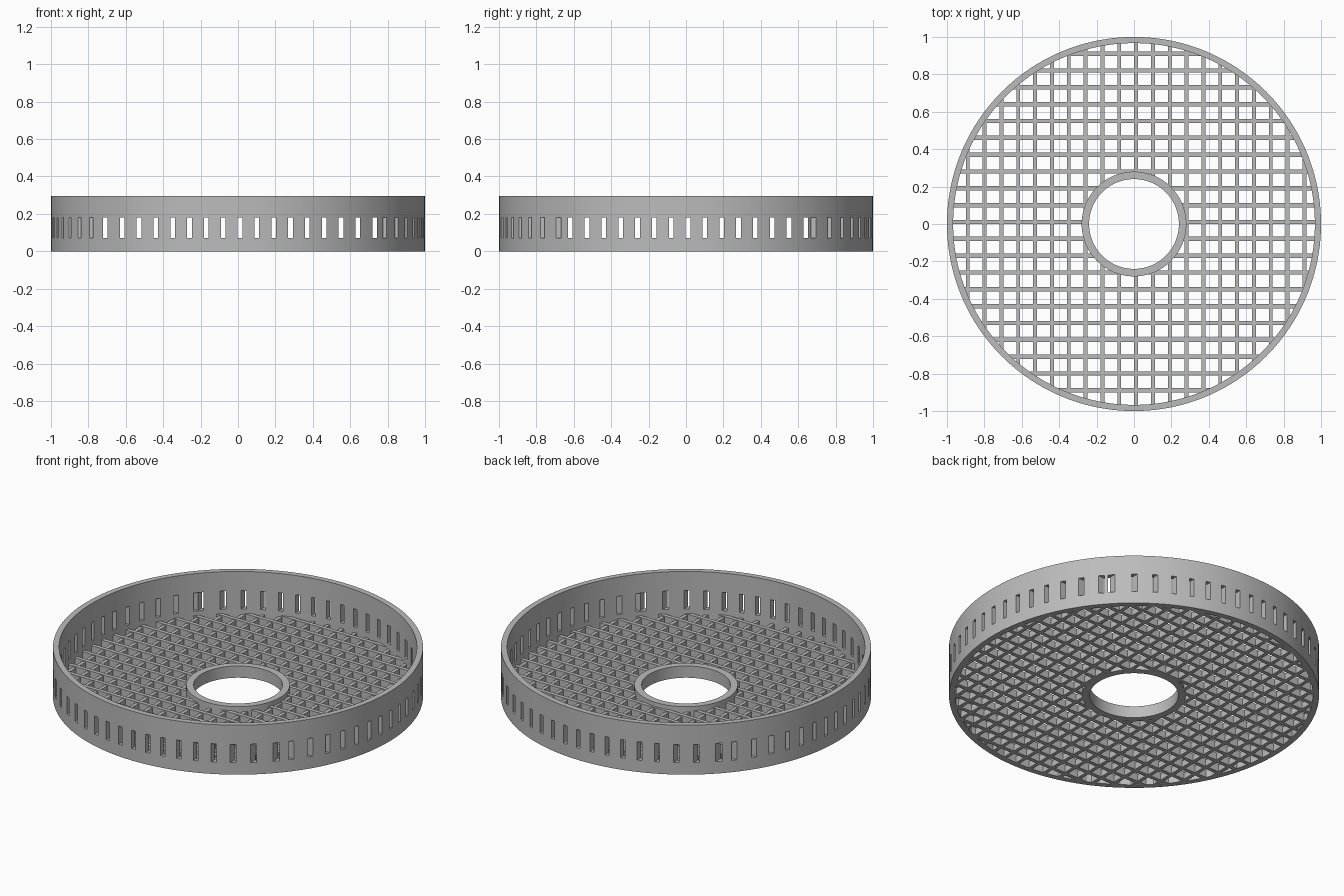
import bpy, bmesh, math

if "Cube" in bpy.data.objects:
    bpy.data.objects.remove(bpy.data.objects["Cube"])

PITCH, SHIFT = 0.09, 0.011      # shared spacing of lattice bars and slots
RIM_IN, HUB_IN, HUB_OUT = 0.967, 0.24, 0.28

gray = bpy.data.materials.new("plain gray")
gray.use_nodes = True
gray.diffuse_color = (0.5, 0.5, 0.5, 1)
gray.node_tree.nodes["Principled BSDF"].inputs["Base Color"].default_value = gray.diffuse_color


def make_object(name, bm):
    bmesh.ops.recalc_face_normals(bm, faces=bm.faces)
    mesh = bpy.data.meshes.new(name)
    bm.to_mesh(mesh)
    bm.free()
    mesh.materials.append(gray)
    obj = bpy.data.objects.new(name, mesh)
    bpy.context.collection.objects.link(obj)
    return obj


def activate(obj):
    bpy.ops.object.select_all(action="DESELECT")
    obj.select_set(True)
    bpy.context.view_layer.objects.active = obj


def add_prism(bm, outline, z0, z1):
    """Upright prism over a flat outline."""
    base = bm.faces.new([bm.verts.new((x, y, z0)) for x, y in outline])
    top = bmesh.ops.extrude_face_region(bm, geom=[base])["geom"]
    for v in top:
        if isinstance(v, bmesh.types.BMVert):
            v.co.z = z1


def tube(name, r_in, r_out, height, sides):
    """Hollow cylinder with a rectangular wall section."""
    bm = bmesh.new()
    rings = []
    for i in range(sides):
        a = math.tau * i / sides
        rings.append([bm.verts.new((r * math.cos(a), r * math.sin(a), z))
                      for r, z in ((r_in, 0), (r_out, 0), (r_out, height), (r_in, height))])
    for i in range(sides):
        a, b = rings[i], rings[(i + 1) % sides]
        for j in range(4):
            k = (j + 1) % 4
            bm.faces.new((a[j], b[j], b[k], a[k]))
    return make_object(name, bm)


def orient(outline, along_x):
    return outline if along_x else [(y, x) for x, y in outline]


def lattice(name, along_x, width, height):
    """Parallel bars ending inside the rim and hub walls."""
    bm = bmesh.new()
    for k in range(-10, 11):
        mid = SHIFT + k * PITCH
        lo, hi = mid - width / 2, mid + width / 2

        def reach(radius, off):
            return math.sqrt(radius ** 2 - off ** 2)

        r = (RIM_IN + 1) / 2
        a, b = reach(r, lo), reach(r, hi)
        if max(abs(lo), abs(hi)) < HUB_IN:
            h = (HUB_IN + HUB_OUT) / 2
            c, d = reach(h, lo), reach(h, hi)
            shapes = [[(s * c, lo), (s * a, lo), (s * b, hi), (s * d, hi)] for s in (-1, 1)]
        else:
            shapes = [[(-a, lo), (a, lo), (b, hi), (-b, hi)]]
        for shape in shapes:
            add_prism(bm, orient(shape, along_x), 0, height)
    return make_object(name, bm)


def cut_slots(target, along_x, count):
    """Straight cuts through both sides of the rim."""
    bm = bmesh.new()
    w = 0.0125
    for k in range(-count, count + 1):
        m = SHIFT + k * PITCH
        box = [(-1.2, m - w), (1.2, m - w), (1.2, m + w), (-1.2, m + w)]
        add_prism(bm, orient(box, along_x), 0.071, 0.18)
    cutter = make_object("slot_cutter", bm)
    cutter.hide_render = True
    mod = target.modifiers.new("slots", "BOOLEAN")
    mod.operation, mod.solver, mod.object = "DIFFERENCE", "EXACT", cutter
    activate(target)
    bpy.ops.object.modifier_apply(modifier=mod.name)
    bpy.data.objects.remove(cutter)


# Slotted outer wall
rim = tube("outer_rim", RIM_IN, 1.0, 0.295, 160)
cut_slots(rim, False, 8)
cut_slots(rim, True, 7)

# Collar around the central hole
hub = tube("center_collar", HUB_IN, HUB_OUT, 0.07, 96)

for part in (rim, hub):
    activate(part)
    bpy.ops.object.shade_smooth_by_angle(angle=math.radians(30))

# Floor lattice, bars in both directions
lattice("floor_bars_across", True, 0.023, 0.045)
lattice("floor_bars_lengthwise", False, 0.021, 0.039)
